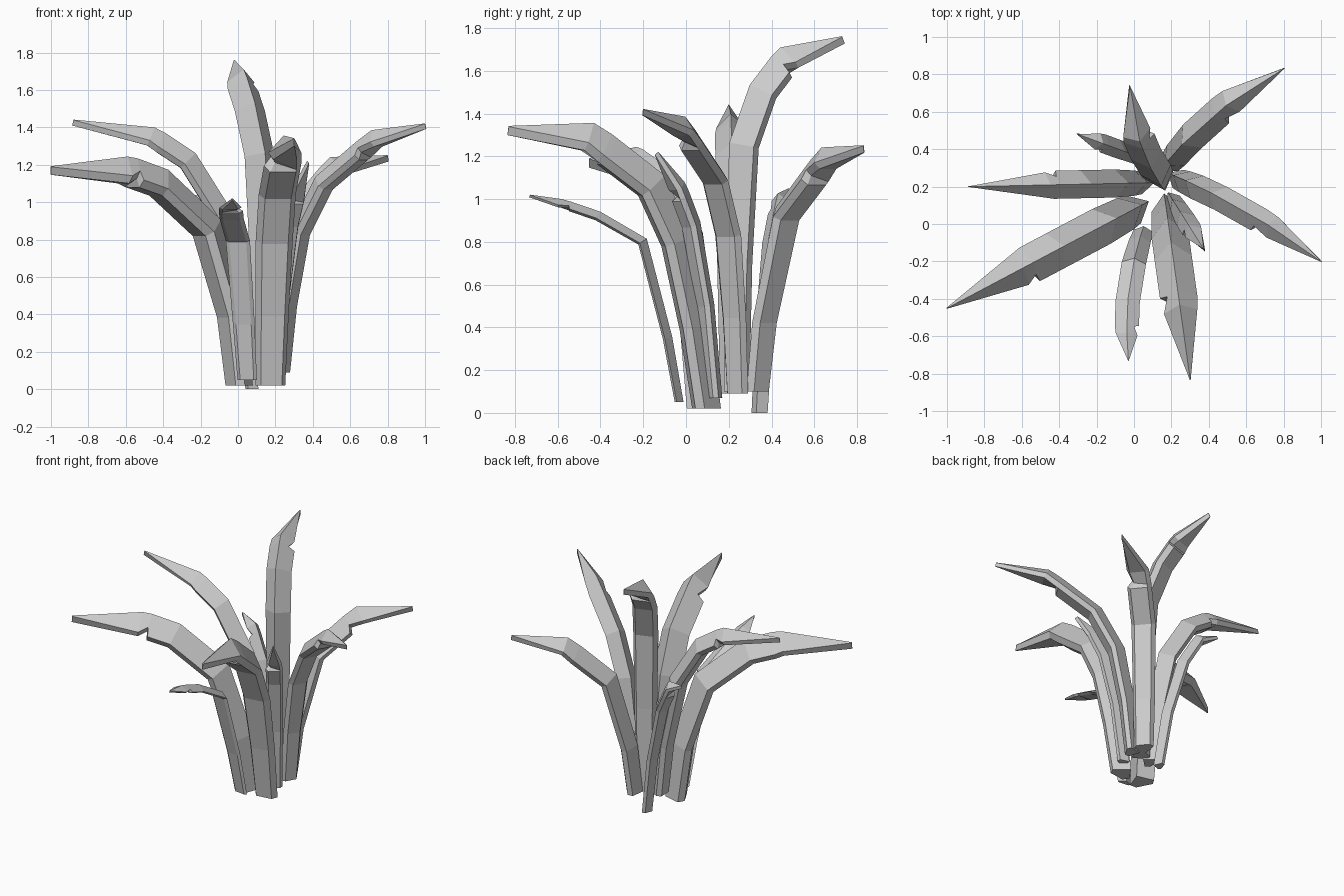
import bpy
import bmesh
from mathutils import Vector

cube = bpy.data.objects.get("Cube")
if cube:
    bpy.data.objects.remove(cube, do_unlink=True)

# One plain grey for the whole plant
grey = bpy.data.materials.new("leaf_grey")
grey.use_nodes = True
colour = (0.6, 0.6, 0.6, 1)
grey.diffuse_color = colour
grey.node_tree.nodes["Principled BSDF"].inputs["Base Color"].default_value = colour

UP = Vector((0, 0, 1))


def section(left, right, thick, fold):
    """Ridged leaf cross-section with a flat underside: (sideways, upward) offsets."""
    crest = 0.8 * fold * max(left, right)
    left_edge = crest - 1.1 * fold * left
    right_edge = crest - 1.1 * fold * right
    return [(0, crest), (left, left_edge), (left * 0.7, left_edge - thick),
            (-right * 0.7, right_edge - thick), (-right, right_edge)]


def leaf(name, base, tip, profile, width, tear=1, sway=0.0, fold=1.0):
    """Arching leaf; profile holds (share of the reach, height) pairs."""
    base, tip = Vector(base), Vector(tip)
    reach = Vector((tip.x - base.x, tip.y - base.y, 0))
    side = UP.cross(reach).normalized()

    # Centre line in the arching plane, bowed sideways by the sway
    spine = [base]
    for share, height in profile:
        point = base + reach * share + side * sway * 4 * share * (1 - share)
        point.z = height
        spine.append(point)
    spine.append(tip)
    last = len(spine) - 1

    # Stations: position, direction, left and right half widths
    stations = []
    for i, point in enumerate(spine):
        if i == 0:
            direction, scale = UP, 0.8
        elif i == last:
            direction, scale = (tip - spine[-2]).normalized(), 0.03
        else:
            direction = ((point - spine[i - 1]).normalized()
                         + (spine[i + 1] - point).normalized()).normalized()
            scale = 0.9 if i in (1, last - 1) else 1.0
        stations.append((point, direction, scale, scale))

    # Torn notch in one edge, just before the pointed end
    a, b = stations[-3], stations[-2]
    notch = []
    for mix, cut in ((0.7, 1.0), (0.76, 0.6)):
        left, right = (cut, 1.0) if tear > 0 else (1.0, cut)
        notch.append((a[0].lerp(b[0], mix), a[1].lerp(b[1], mix).normalized(),
                      left, right))
    stations[-2:-2] = notch

    bm = bmesh.new()
    rings = []
    for point, direction, left, right in stations:
        normal = direction.cross(side).normalized()
        outline = section(left * width, right * width, 0.4 * width * fold, fold)
        rings.append([bm.verts.new(point + side * u + normal * v)
                      for u, v in outline])
    for low, high in zip(rings, rings[1:]):
        for i in range(len(low)):
            j = (i + 1) % len(low)
            bm.faces.new((low[i], low[j], high[j], high[i]))
    bm.faces.new(rings[0])
    bm.faces.new(rings[-1])
    bmesh.ops.recalc_face_normals(bm, faces=bm.faces)

    mesh = bpy.data.meshes.new(name)
    bm.to_mesh(mesh)
    bm.free()
    mesh.materials.append(grey)
    obj = bpy.data.objects.new(name, mesh)
    bpy.context.collection.objects.link(obj)
    return obj


# Back leaves
leaf("back_left_leaf", (.18, .32, .1), (.8, .83, 1.25),
     [(.05, .43), (.22, .93), (.58, 1.19)], .08, tear=-1, sway=.045)
leaf("tall_back_leaf", (.15, .23, .1), (-.02, .73, 1.76),
     [(.02, .7), (.08, 1.25), (.27, 1.5), (.52, 1.66)], .085, tear=-1, sway=.045)
leaf("small_back_leaf", (.08, .34, 0), (-.3, .48, 1.05),
     [(.15, .4), (.42, .8), (.7, 1.0)], .05, tear=1)

# Side leaves
leaf("right_leaf", (.06, .22, .09), (-.88, .2, 1.44),
     [(.04, .45), (.15, .92), (.35, 1.22), (.56, 1.35)], .075, tear=-1)
leaf("left_leaf", (.22, .25, .09), (1, -.2, 1.42),
     [(.04, .45), (.12, .84), (.28, 1.1), (.64, 1.34)], .07, tear=-1, sway=.03)
leaf("small_left_leaf", (.2, .14, .07), (.37, -.13, 1.22),
     [(.15, .5), (.4, .88), (.65, 1.06)], .055, tear=-1)

# Front leaves
leaf("front_right_leaf", (.02, .09, .02), (-1, -.45, 1.19),
     [(.04, .4), (.17, .86), (.42, 1.1), (.61, 1.17)], .105, tear=1)
leaf("front_left_leaf", (.17, .1, .02), (.3, -.83, 1.34),
     [(.06, .4), (.15, .8), (.28, 1.06), (.6, 1.29)], .1, tear=-1)
leaf("front_leaf", (.05, -.03, .05), (-.03, -.73, 1.02),
     [(.08, .35), (.25, .8), (.55, .92), (.8, .98)], .065, tear=1,
     sway=-.04, fold=.45)
